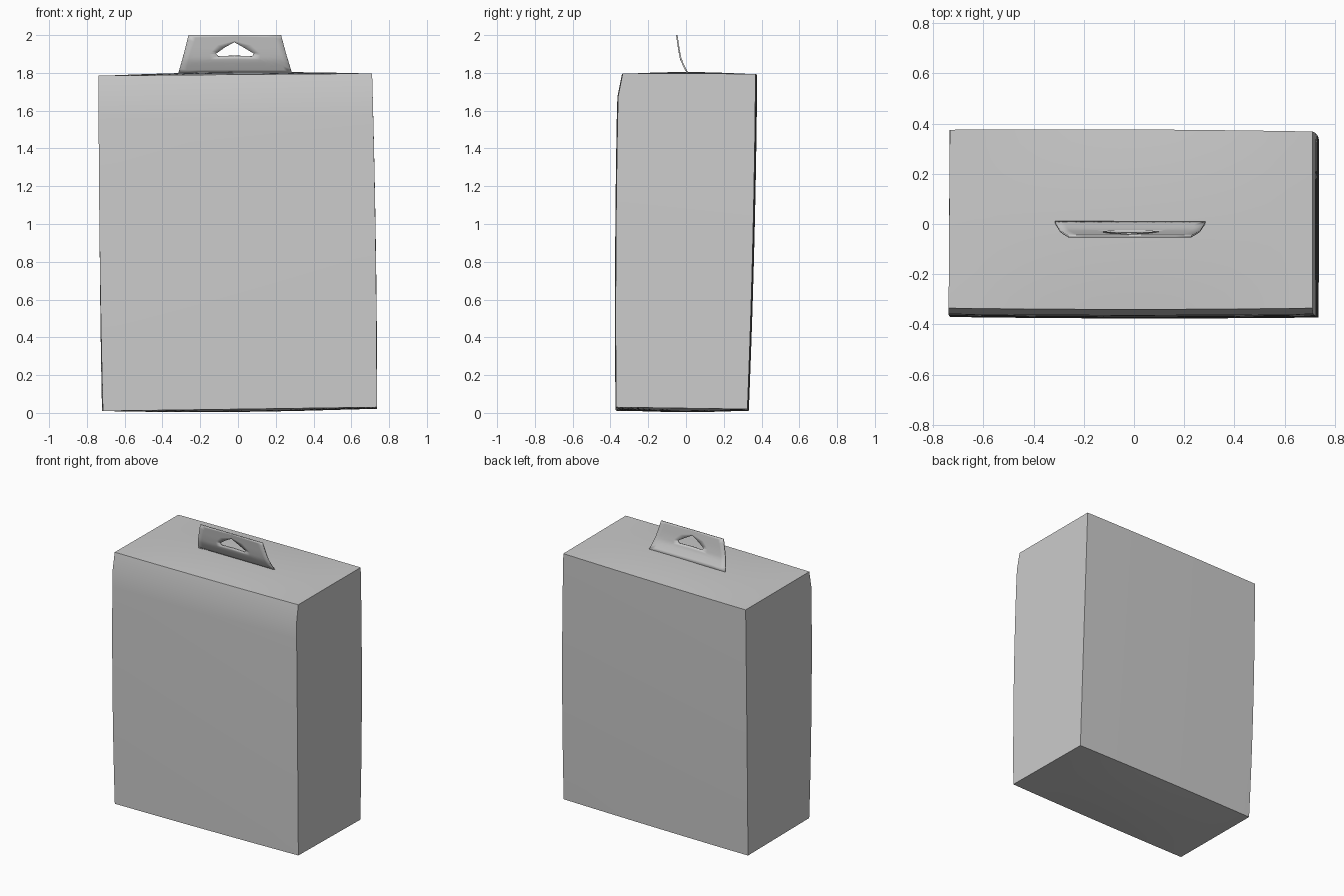
import bpy, bmesh, math
from mathutils import Vector

if "Cube" in bpy.data.objects:
    bpy.data.objects.remove(bpy.data.objects["Cube"])

grey = bpy.data.materials.new("plain grey card")
grey.diffuse_color = (0.6, 0.6, 0.6, 1)
grey.use_nodes = True
grey.node_tree.nodes["Principled BSDF"].inputs["Base Color"].default_value = grey.diffuse_color


def finish(name, bm):
    bmesh.ops.recalc_face_normals(bm, faces=bm.faces)
    me = bpy.data.meshes.new(name)
    bm.to_mesh(me)
    bm.free()
    ob = bpy.data.objects.new(name, me)
    bpy.context.collection.objects.link(ob)
    me.materials.append(grey)
    bpy.ops.object.select_all(action='DESELECT')
    ob.select_set(True)
    bpy.context.view_layer.objects.active = ob
    bpy.ops.object.shade_smooth_by_angle(angle=math.radians(35))
    return ob


# Carton: a gridded cube warped to slightly skewed corners with soft bulges
corners = {
    (0, 0, 0): (-0.715, -0.367, 0.01), (1, 0, 0): (0.735, -0.37, 0.03),
    (0, 1, 0): (-0.72, 0.33, 0.01), (1, 1, 0): (0.737, 0.325, 0.02),
    (0, 0, 1): (-0.738, -0.357, 1.785), (1, 0, 1): (0.71, -0.357, 1.797),
    (0, 1, 1): (-0.733, 0.375, 1.782), (1, 1, 1): (0.71, 0.368, 1.795),
}
bm = bmesh.new()
bmesh.ops.create_cube(bm, size=1)
bmesh.ops.subdivide_edges(bm, edges=bm.edges[:], cuts=14, use_grid_fill=True)
for vert in bm.verts:
    u, v, w = (c + 0.5 for c in vert.co)
    p = Vector((0, 0, 0))
    for (i, j, k), c in corners.items():
        p += Vector(c) * ((u if i else 1 - u) * (v if j else 1 - v) * (w if k else 1 - w))
    bu, bv, bw = (4 * t * (1 - t) for t in (u, v, w))
    p.x += (2 * u - 1) * 0.006 * bw
    p.y += (2 * v - 1) * 0.012 * (0.4 * bu + 0.6 * bw)
    p.z += w * 0.014 * bu * bv - (1 - w) * 0.012 * bu * bv
    # the front panel rolls back a little under the top edge
    p.y += 0.022 * (1 - v) * max(0, (w - 0.93) / 0.07)
    vert.co = p
finish("carton", bm)

# Hanging tab: rings running from the outline in to the hole, curled forward
outer = [(-0.315, 1.80), (-0.02, 1.80), (0.285, 1.80), (0.255, 1.90),
         (0.228, 2.0), (-0.02, 2.0), (-0.262, 2.0), (-0.287, 1.90)]
hole = [(-0.105, 1.888), (-0.02, 1.891), (0.075, 1.888), (0.085, 1.902),
        (0.03, 1.935), (-0.02, 1.963), (-0.07, 1.935), (-0.117, 1.902)]
curl = [(1.80, 0.008), (1.83, -0.008), (1.87, -0.027), (1.92, -0.037), (2.0, -0.049)]


def curl_y(z):
    for (z0, y0), (z1, y1) in zip(curl, curl[1:]):
        if z <= z1 + 1e-6:
            return y0 + (y1 - y0) * (z - z0) / (z1 - z0)
    return curl[-1][1]


def split(pts, n=4):
    return [Vector(a).lerp(Vector(b), k / n)
            for a, b in zip(pts, pts[1:] + pts[:1]) for k in range(n)]


bm = bmesh.new()
rings = []
for s in range(6):
    ring = [a.lerp(b, s / 5) for a, b in zip(split(outer), split(hole))]
    rings.append([bm.verts.new((q.x, curl_y(q.y), q.y)) for q in ring])
for r0, r1 in zip(rings, rings[1:]):
    n = len(r0)
    for i in range(n):
        bm.faces.new((r0[i], r0[(i + 1) % n], r1[(i + 1) % n], r1[i]))
tab = finish("hanging_tab", bm)
thick = tab.modifiers.new("card thickness", 'SOLIDIFY')
thick.thickness = 0.008
thick.offset = 0
